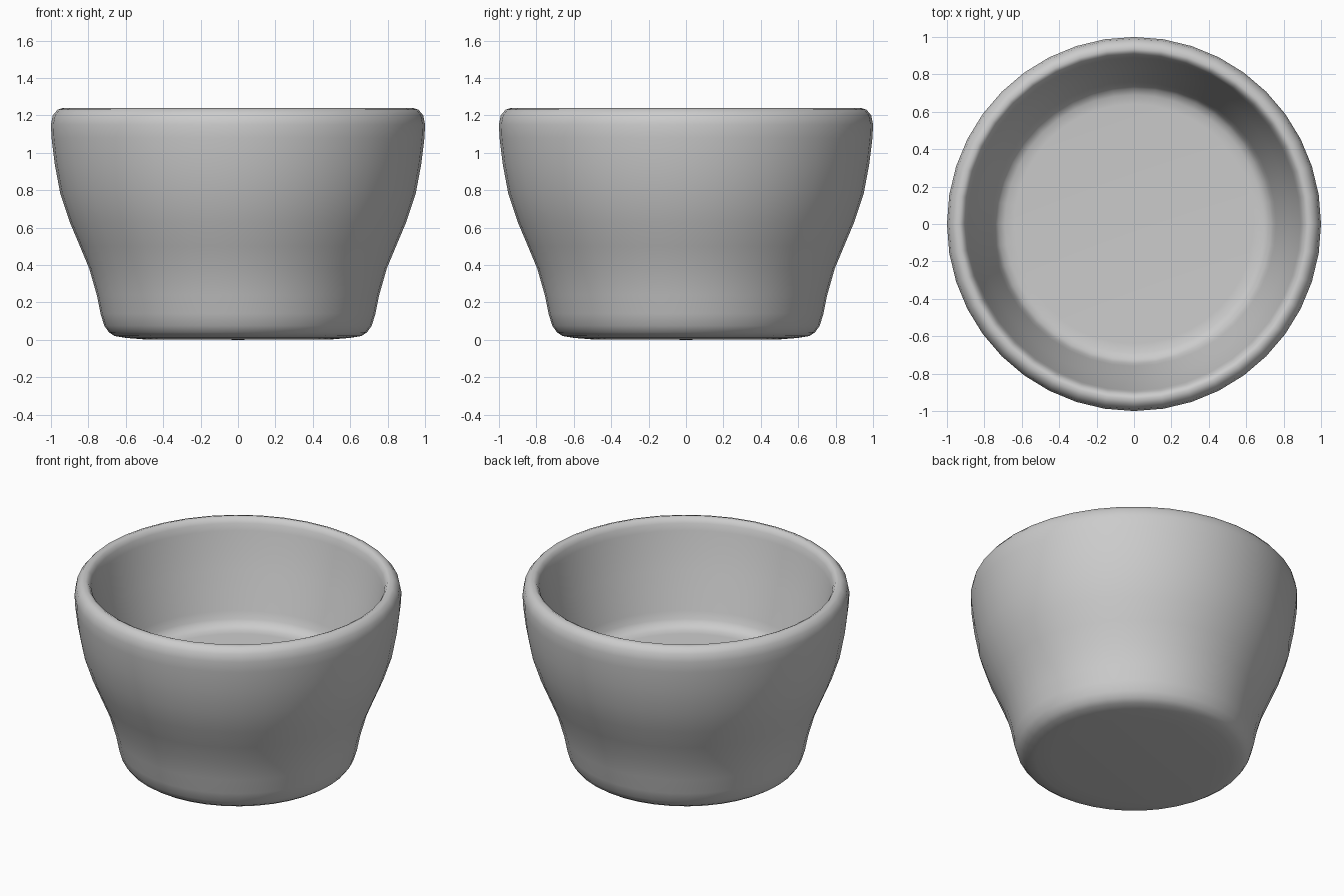
import bpy, bmesh, math

if "Cube" in bpy.data.objects:
    bpy.data.objects.remove(bpy.data.objects["Cube"])

SIDES = 40

# Profile (radius, height): underside, outer wall, rounded rim, inner wall, raised floor
profile = [
    (0.0, 0.0), (0.5, 0.002), (0.6, 0.01), (0.66, 0.02), (0.69, 0.04), (0.715, 0.075),
    (0.735, 0.14), (0.755, 0.24), (0.795, 0.38), (0.845, 0.50), (0.90, 0.63),
    (0.95, 0.78), (0.98, 0.94), (0.997, 1.08), (1.0, 1.15), (0.99, 1.20),
    (0.965, 1.23), (0.935, 1.24), (0.915, 1.23), (0.90, 1.205), (0.89, 1.16), (0.865, 1.05),
    (0.83, 0.92), (0.795, 0.80), (0.76, 0.68), (0.745, 0.63), (0.725, 0.60), (0.69, 0.583),
    (0.64, 0.58), (0.0, 0.58),
]


def lathe(name, points, sides):
    bm = bmesh.new()
    verts = [bm.verts.new((r, 0, z)) for r, z in points]
    edges = [bm.edges.new(pair) for pair in zip(verts, verts[1:])]
    bmesh.ops.spin(bm, geom=verts + edges, cent=(0, 0, 0), axis=(0, 0, 1),
                   angle=math.tau, steps=sides, use_duplicate=False)
    bmesh.ops.remove_doubles(bm, verts=bm.verts[:], dist=0.0005)
    bmesh.ops.recalc_face_normals(bm, faces=bm.faces[:])
    for face in bm.faces:
        face.smooth = True
    mesh = bpy.data.meshes.new(name)
    bm.to_mesh(mesh)
    bm.free()
    obj = bpy.data.objects.new(name, mesh)
    bpy.context.collection.objects.link(obj)
    return obj


# Round bowl turned from one closed profile
lathe("bowl", profile, SIDES)
